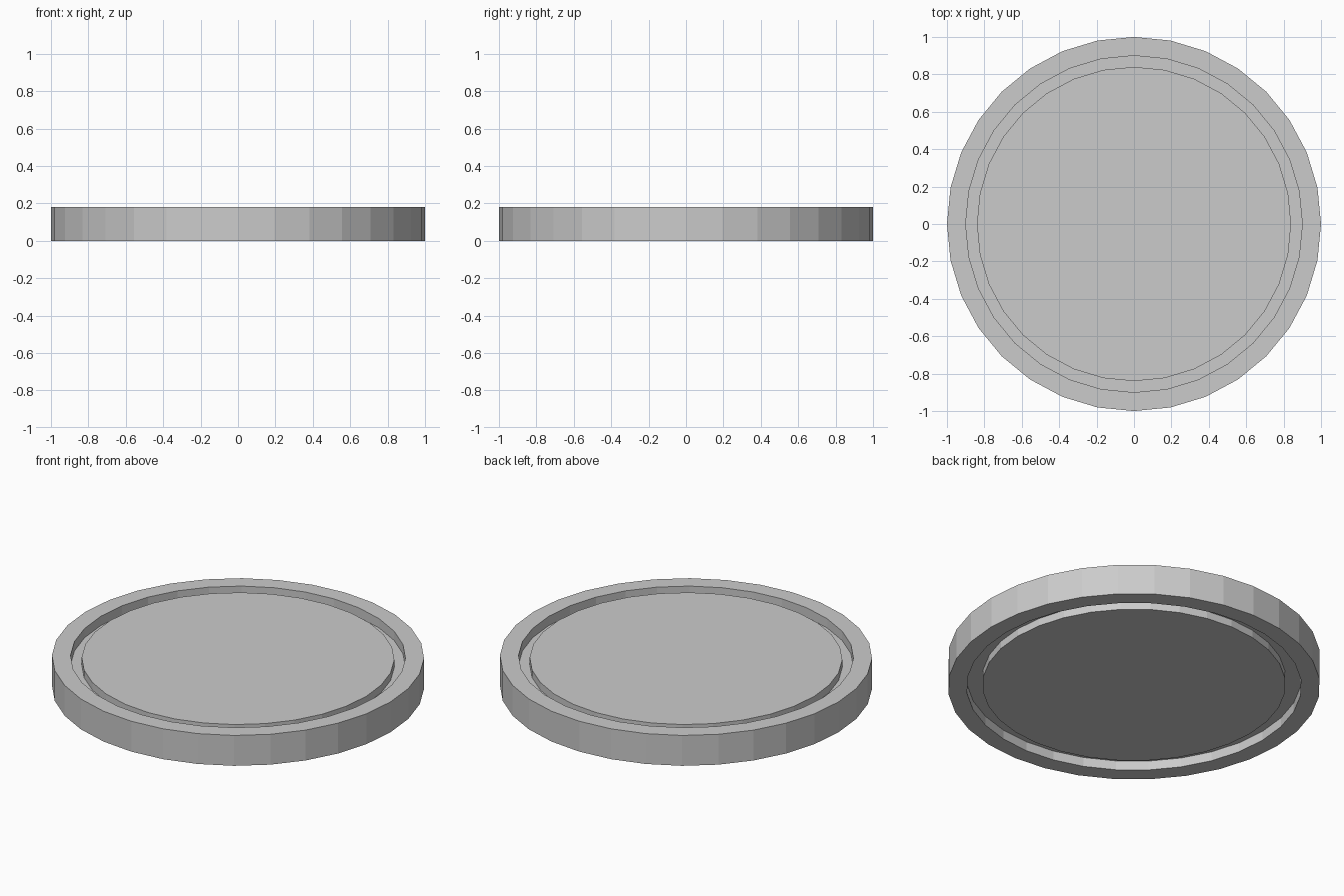
import bpy, bmesh
from math import cos, sin, tau

if "Cube" in bpy.data.objects:
    bpy.data.objects.remove(bpy.data.objects["Cube"])

SIDES = 32

def lathe(name, profile):
    """Revolve an (r, z) profile around z, capping both ends flat."""
    bm = bmesh.new()
    rings = [[bm.verts.new((r * cos(tau * i / SIDES), r * sin(tau * i / SIDES), z))
              for i in range(SIDES)] for r, z in profile]
    for low, high in zip(rings, rings[1:]):
        for i in range(SIDES):
            j = (i + 1) % SIDES
            bm.faces.new((low[i], low[j], high[j], high[i]))
    bm.faces.new(rings[0][::-1])
    bm.faces.new(rings[-1])
    bmesh.ops.recalc_face_normals(bm, faces=bm.faces)
    mesh = bpy.data.meshes.new(name)
    bm.to_mesh(mesh)
    bm.free()
    obj = bpy.data.objects.new(name, mesh)
    bpy.context.collection.objects.link(obj)
    return obj

# Round disc: raised rim and centre, separated by a groove on both faces
lathe("round_disc", [
    (0.815, 0.01), (0.815, 0.055),            # lower centre panel
    (0.90, 0.055), (0.90, 0.0),               # lower groove
    (1.0, 0.0), (1.0, 0.18), (0.90, 0.18),    # outer rim
    (0.90, 0.125), (0.84, 0.125),             # upper groove
    (0.84, 0.17),                             # upper centre panel
])
